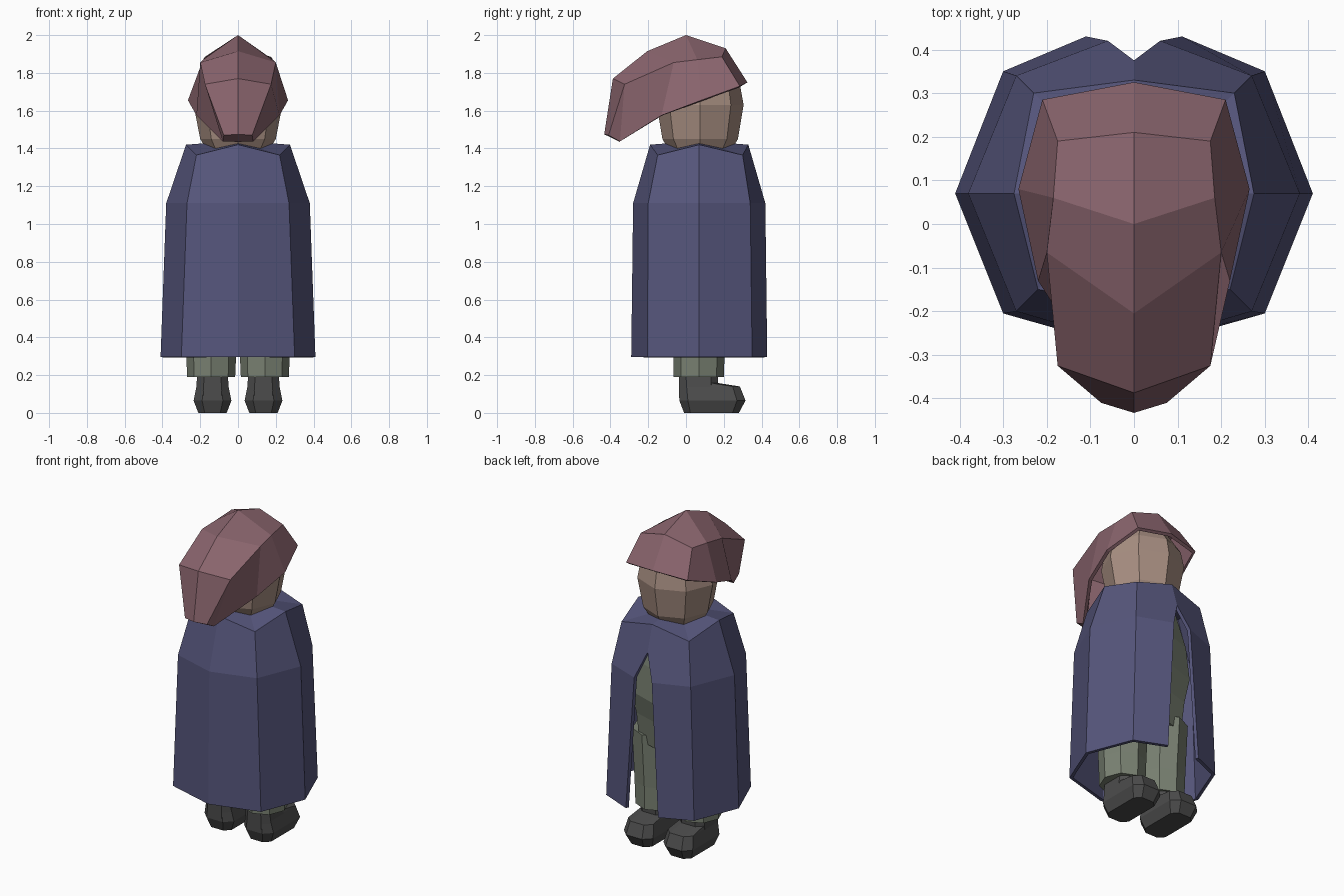
import bpy, bmesh, math

if "Cube" in bpy.data.objects:
    bpy.data.objects.remove(bpy.data.objects["Cube"])


def material(name, rgb):
    lin = [((c / 255 + 0.055) / 1.055) ** 2.4 for c in rgb]
    m = bpy.data.materials.new(name)
    m.diffuse_color = (*lin, 1)
    m.use_nodes = True
    m.node_tree.nodes["Principled BSDF"].inputs["Base Color"].default_value = m.diffuse_color
    return m


HOOD = material("dusty rose cloth", (140, 102, 111))
CLOAK = material("slate blue cloth", (86, 86, 124))
SKIN = material("skin", (168, 143, 130))
CLOTH = material("sage cloth", (122, 130, 115))
BOOT = material("dark leather", (76, 76, 76))


def finish(name, bm, mat, thickness=0):
    bmesh.ops.remove_doubles(bm, verts=bm.verts, dist=0.0005)
    bmesh.ops.recalc_face_normals(bm, faces=bm.faces)
    me = bpy.data.meshes.new(name)
    bm.to_mesh(me)
    bm.free()
    me.materials.append(mat)
    ob = bpy.data.objects.new(name, me)
    bpy.context.collection.objects.link(ob)
    if thickness:
        mod = ob.modifiers.new("thickness", 'SOLIDIFY')
        mod.thickness = thickness
        mod.offset = -1
    return ob


def mirrored(name, points, faces, mat, thickness):
    """Build the +x half from named points and mirror it."""
    bm = bmesh.new()
    for s in (1, -1):
        v = {k: bm.verts.new((s * p[0], p[1], p[2])) for k, p in points.items()}
        for f in faces:
            order = f.split()
            bm.faces.new([v[k] for k in (order if s > 0 else order[::-1])])
    return finish(name, bm, mat, thickness)


def loft(bm, rings):
    """Skin closed rings of equal length and cap both ends."""
    rows = [[bm.verts.new(p) for p in r] for r in rings]
    n = len(rows[0])
    for a, b in zip(rows, rows[1:]):
        for i in range(n):
            j = (i + 1) % n
            bm.faces.new((a[i], a[j], b[j], b[i]))
    bm.faces.new(rows[0][::-1])
    bm.faces.new(rows[-1])


def octagon(cx, cy, rx, ry, z):
    return [(cx + rx * math.cos(i * math.pi / 4),
             cy + ry * math.sin(i * math.pi / 4), z) for i in range(8)]


# cloak: octagonal cape with an opening on the +y side
mirrored("cloak", {
    "cap": (0, 0.07, 1.44),
    "a0": (0, -0.19, 1.42), "a1": (0.22, -0.15, 1.365), "a2": (0.275, 0.07, 1.42),
    "a3": (0.23, 0.30, 1.365), "a4": (0, 0.33, 1.42), "slit": (0, 0.375, 1.265),
    "b0": (0, -0.28, 1.11), "b1": (0.27, -0.20, 1.11), "b2": (0.38, 0.07, 1.11),
    "b3": (0.27, 0.34, 1.11), "b4": (0.06, 0.42, 1.11),
    "c0": (0, -0.29, 0.295), "c1": (0.30, -0.205, 0.295), "c2": (0.41, 0.07, 0.295),
    "c3": (0.30, 0.35, 0.295), "c4": (0.11, 0.43, 0.295),
}, ["cap a0 a1", "cap a1 a2", "cap a2 a3", "cap a3 a4",
    "a0 b0 b1 a1", "a1 b1 b2 a2", "a2 b2 b3 a3", "a3 b3 b4 slit a4",
    "b0 c0 c1 b1", "b1 c1 c2 b2", "b2 c2 c3 b3", "b3 c3 c4 b4"], CLOAK, 0.02)

# hood: faceted crown that droops into a tail at the back
mirrored("hood", {
    "f0": (0, 0.325, 1.75), "f1": (0.21, 0.285, 1.73),
    "s": (0.265, 0.08, 1.655), "r": (0.22, -0.13, 1.575),
    "a0": (0, 0.21, 1.93), "a1": (0.175, 0.19, 1.885),
    "b0": (0, 0, 2.0), "b1": (0.185, 0.06, 1.87),
    "c0": (0, -0.205, 1.915), "c1": (0.20, -0.065, 1.855),
    "d0": (0, -0.387, 1.77), "d1": (0.175, -0.325, 1.74),
    "t0": (0, -0.433, 1.475), "t1": (0.075, -0.41, 1.47),
    "u0": (0, -0.35, 1.435), "u1": (0.08, -0.35, 1.437),
}, ["a0 b0 b1 a1", "b0 c0 c1 b1", "c0 d0 d1 c1", "d0 t0 t1 d1", "f0 a0 a1 f1",
    "f1 a1 b1 s", "s b1 c1 r", "r c1 d1 u1", "u1 d1 t1", "t0 u0 u1 t1"], HOOD, 0.02)

# head
bm = bmesh.new()
loft(bm, [octagon(0, 0.075, rx, ry, z) for rx, ry, z in
          ((0.17, 0.17, 1.40), (0.20, 0.20, 1.45), (0.235, 0.23, 1.63),
           (0.215, 0.212, 1.73), (0.14, 0.14, 1.84))])
finish("head", bm, SKIN)

# torso
bm = bmesh.new()
loft(bm, [octagon(0, 0.07, rx, ry, z) for rx, ry, z in
          ((0.26, 0.17, 0.60), (0.27, 0.20, 0.78), (0.29, 0.24, 0.92),
           (0.26, 0.23, 1.12), (0.18, 0.18, 1.36))])
finish("torso", bm, CLOTH)


def foot_ring(cx, hx, y0, y1, z):
    """Rectangle with chamfered corners."""
    ym, k = (y0 + y1) / 2, 0.55
    c = hx * (1 - k)
    return [(cx + hx, y0 + c, z), (cx + hx, ym, z), (cx + hx, y1 - c, z),
            (cx + hx * k, y1, z), (cx - hx * k, y1, z), (cx - hx, y1 - c, z),
            (cx - hx, ym, z), (cx - hx, y0 + c, z),
            (cx - hx * k, y0, z), (cx + hx * k, y0, z)]


for side, s in (("left", -1), ("right", 1)):
    # trouser leg
    bm = bmesh.new()
    loft(bm, [octagon(s * 0.142, 0.068, rx, ry, z) for rx, ry, z in
              ((0.127, 0.133, 0.19), (0.133, 0.136, 0.33), (0.14, 0.16, 0.66))])
    finish(side + "_leg", bm, CLOTH)

    # boot foot and shaft
    bm = bmesh.new()
    loft(bm, [foot_ring(s * 0.135, hx, y0, y1, z) for hx, y0, y1, z in
              ((0.075, -0.01, 0.28, 0), (0.10, -0.035, 0.315, 0.065),
               (0.085, -0.035, 0.285, 0.14), (0.08, -0.035, 0.17, 0.158))])
    finish(side + "_boot_foot", bm, BOOT)
    bm = bmesh.new()
    loft(bm, [foot_ring(s * 0.135, hx, -0.036, 0.17, z)
              for hx, z in ((0.09, 0.08), (0.078, 0.24))])
    finish(side + "_boot_shaft", bm, BOOT)
